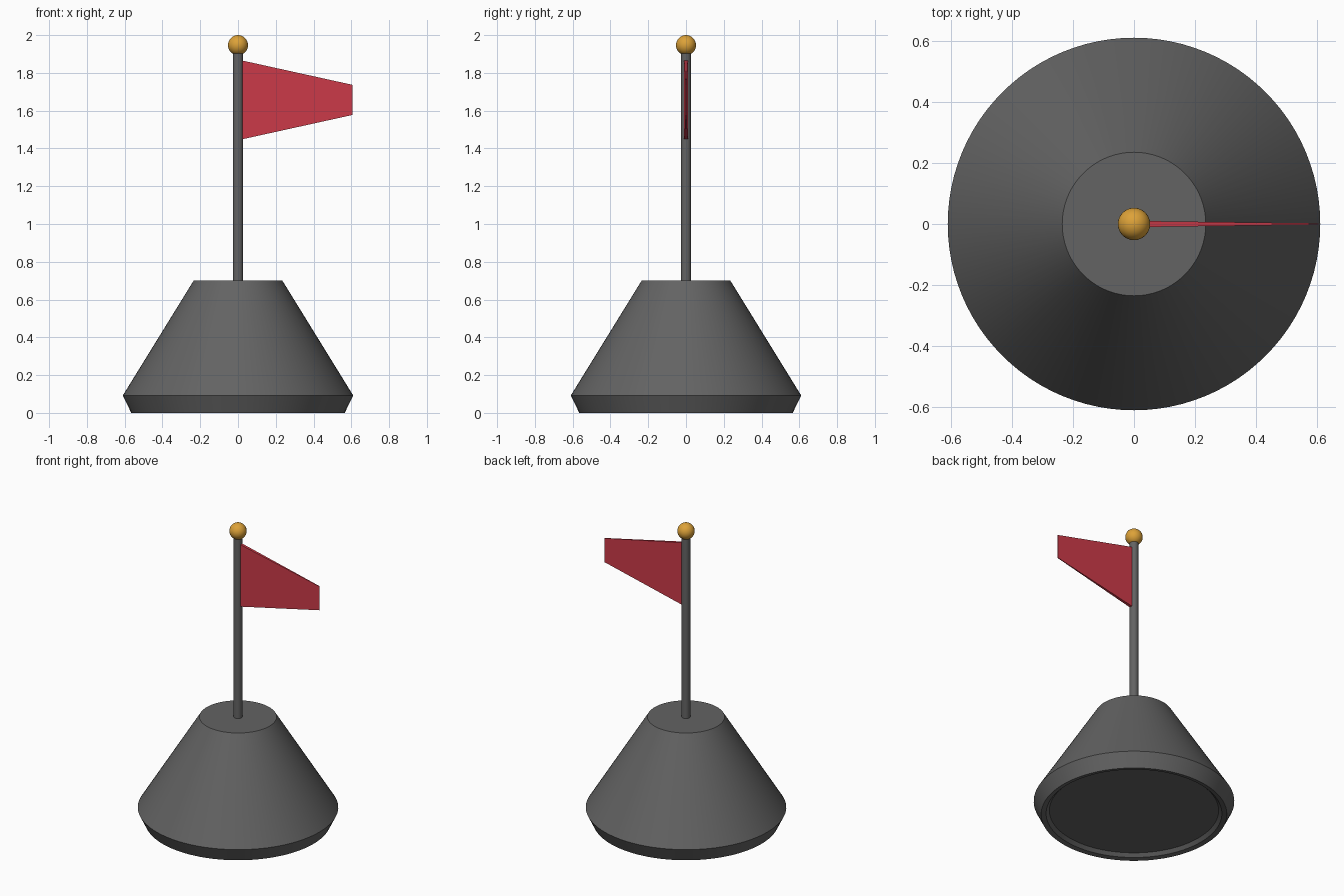
import bpy, bmesh, math

if "Cube" in bpy.data.objects:
    bpy.data.objects.remove(bpy.data.objects["Cube"])


def material(name, rgb):
    m = bpy.data.materials.new(name)
    m.diffuse_color = (*rgb, 1)
    m.use_nodes = True
    m.node_tree.nodes["Principled BSDF"].inputs["Base Color"].default_value = m.diffuse_color
    return m


GREY = material("dark_grey", (0.125, 0.125, 0.125))
RED = material("flag_red", (0.60, 0.042, 0.065))
GOLD = material("gold", (0.72, 0.36, 0.04))


def finish(name, bm, mat, smooth=True):
    bmesh.ops.remove_doubles(bm, verts=bm.verts, dist=1e-5)
    bmesh.ops.recalc_face_normals(bm, faces=bm.faces)
    me = bpy.data.meshes.new(name)
    bm.to_mesh(me)
    bm.free()
    me.materials.append(mat)
    ob = bpy.data.objects.new(name, me)
    bpy.context.collection.objects.link(ob)
    if smooth:
        bpy.ops.object.select_all(action='DESELECT')
        ob.select_set(True)
        bpy.context.view_layer.objects.active = ob
        bpy.ops.object.shade_smooth_by_angle(angle=math.radians(35))
    return ob


def lathe(name, profile, sides, mat):
    """Spin an (r, z) profile round z, closing both ends with flat caps."""
    bm = bmesh.new()
    rings = [[bm.verts.new((r * math.cos(math.tau * i / sides),
                            r * math.sin(math.tau * i / sides), z))
              for i in range(sides)] for r, z in profile]
    for a, b in zip(rings, rings[1:]):
        for i in range(sides):
            j = (i + 1) % sides
            bm.faces.new((a[i], a[j], b[j], b[i]))
    bm.faces.new(rings[0][::-1])
    bm.faces.new(rings[-1])
    return finish(name, bm, mat)


# weighted cone base with a shallow recess underneath
lathe("base", [(0.515, 0.027), (0.535, 0.006), (0.565, 0.0),
               (0.61, 0.092), (0.235, 0.70)], 96, GREY)

# pole
lathe("pole", [(0.027, 0.69), (0.027, 1.91)], 32, GREY)

# ball on top of the pole
bm = bmesh.new()
bmesh.ops.create_uvsphere(bm, u_segments=32, v_segments=16, radius=0.053)
bmesh.ops.translate(bm, verts=bm.verts, vec=(0, 0, 1.947))
finish("finial_ball", bm, GOLD)

# flag, tapering in height and thickness towards its free end
bm = bmesh.new()
ends = []
for x, low, high, t in ((0.015, 1.447, 1.867, 0.01), (0.605, 1.577, 1.737, 0.002)):
    ends.append([bm.verts.new((x, y, z)) for y, z in
                 ((-t, low), (t, low), (t, high), (-t, high))])
a, b = ends
for i in range(4):
    j = (i + 1) % 4
    bm.faces.new((a[i], a[j], b[j], b[i]))
bm.faces.new(a)
bm.faces.new(b)
finish("flag", bm, RED, smooth=False)
